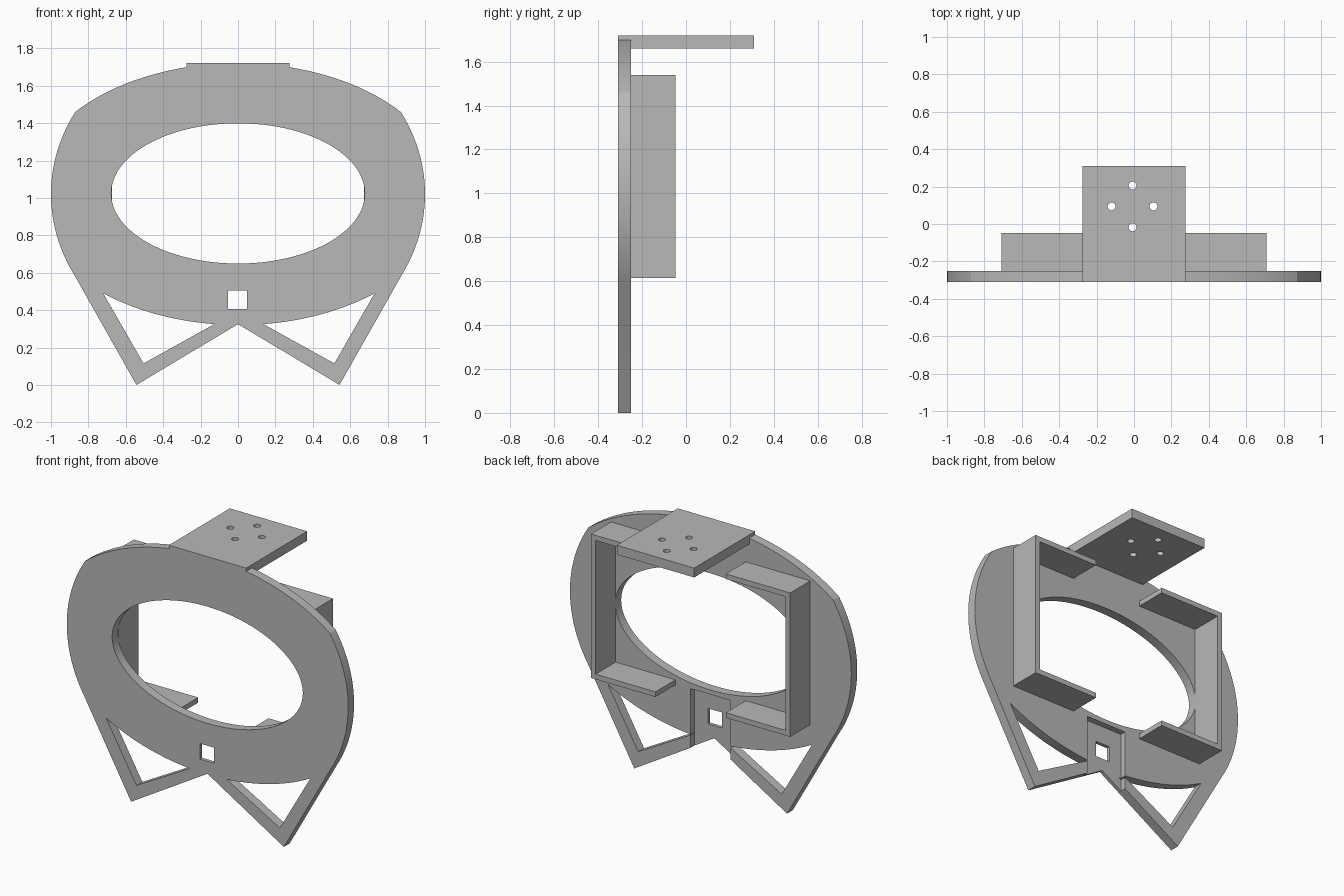
import bpy, bmesh
from math import cos, sin, radians, pi

cube = bpy.data.objects.get("Cube")
if cube:
    bpy.data.objects.remove(cube, do_unlink=True)

grey = bpy.data.materials.new("plain grey")
grey.use_nodes = True
COLOUR = (0.48, 0.48, 0.48, 1)
grey.diffuse_color = COLOUR
grey.node_tree.nodes["Principled BSDF"].inputs["Base Color"].default_value = COLOUR

CENTRE_Z = 1.02
FRONT, BACK = -0.31, -0.25


def arc(a, b, start, end, steps, z=CENTRE_Z):
    """Points on an ellipse in the XZ plane, angles in degrees."""
    angles = [radians(start + (end - start) * i / steps) for i in range(steps + 1)]
    return [(a * cos(t), z + b * sin(t)) for t in angles]


def rect(x0, x1, z0, z1):
    return [(x0, z0), (x1, z0), (x1, z1), (x0, z1)]


def mirrored(points, shift=0):
    return [(shift - x, z) for x, z in reversed(points)]


def prism(name, points, y0, y1):
    """Extrude an XZ outline from y0 to y1."""
    bm = bmesh.new()
    face = bm.faces.new([bm.verts.new((x, y0, z)) for x, z in points])
    grown = bmesh.ops.extrude_face_region(bm, geom=[face])["geom"]
    verts = [g for g in grown if isinstance(g, bmesh.types.BMVert)]
    bmesh.ops.translate(bm, verts=verts, vec=(0, y1 - y0, 0))
    bmesh.ops.recalc_face_normals(bm, faces=bm.faces)
    mesh = bpy.data.meshes.new(name)
    bm.to_mesh(mesh)
    bm.free()
    mesh.materials.append(grey)
    obj = bpy.data.objects.new(name, mesh)
    bpy.context.collection.objects.link(obj)
    return obj


def activate(obj):
    bpy.ops.object.select_all(action="DESELECT")
    obj.select_set(True)
    bpy.context.view_layer.objects.active = obj


def cut(obj, cutter):
    """Subtract the cutter from the object and discard it."""
    cutter.hide_render = True
    mod = obj.modifiers.new("cut", "BOOLEAN")
    mod.operation = "DIFFERENCE"
    mod.solver = "EXACT"
    mod.object = cutter
    activate(obj)
    bpy.ops.object.modifier_apply(modifier=mod.name)
    bpy.data.objects.remove(cutter, do_unlink=True)


def smooth(obj):
    activate(obj)
    bpy.ops.object.shade_smooth_by_angle(angle=radians(15))


# Face plate: rounded sides, shallow top arc, flat top tab and two pointed legs
half = [(0.543, 0)]
half += arc(1, 0.893, -28.8, 29.5, 28)
half += arc(1.118, 0.7, 38.9, 75.76, 20)[1:]
half += [(0.275, 1.72)]
face_plate = prism("face_plate", [(0, 0.325)] + half + mirrored(half), FRONT, BACK)

# Oval opening, leg windows and the small square hole
leg_window = [(0.515, 0.115)] + arc(1.118, 0.7, -49.2, -83, 20)
openings = [
    arc(0.678, 0.375, 0, 360, 96, 1.024)[:-1],
    leg_window,
    mirrored(leg_window, 0.01),
    rect(-0.054, 0.047, 0.405, 0.505),
]
for outline in openings:
    cut(face_plate, prism("opening_cutter", outline, FRONT - 0.1, BACK + 0.1))

# Shallow pocket in the rear, around the square hole
cut(face_plate, prism("pocket_cutter", rect(-0.142, 0.142, 0.1, 0.62), -0.288, BACK + 0.1))
smooth(face_plate)

# Top shelf with four bolt holes
top_shelf = prism("top_shelf", rect(-0.275, 0.275, 1.66, 1.72), BACK, 0.31)
for i in range(4):
    t = i * pi / 2
    bpy.ops.mesh.primitive_cylinder_add(
        vertices=32, radius=0.021, depth=0.3,
        location=(-0.008 + 0.112 * cos(t), 0.094 + 0.112 * sin(t), 1.69))
    hole = bpy.context.object
    hole.data.materials.append(grey)
    cut(top_shelf, hole)
smooth(top_shelf)

# C-shaped brackets behind the plate
outer, inner, low, high, wall = 0.708, 0.25, 0.615, 1.54, 0.033
bracket = [
    (outer, low), (outer, high), (inner, high), (inner, high - wall),
    (outer - wall, high - wall), (outer - wall, low + wall),
    (inner, low + wall), (inner, low),
]
prism("left_bracket", bracket, BACK, -0.047)
prism("right_bracket", mirrored(bracket), BACK, -0.047)
